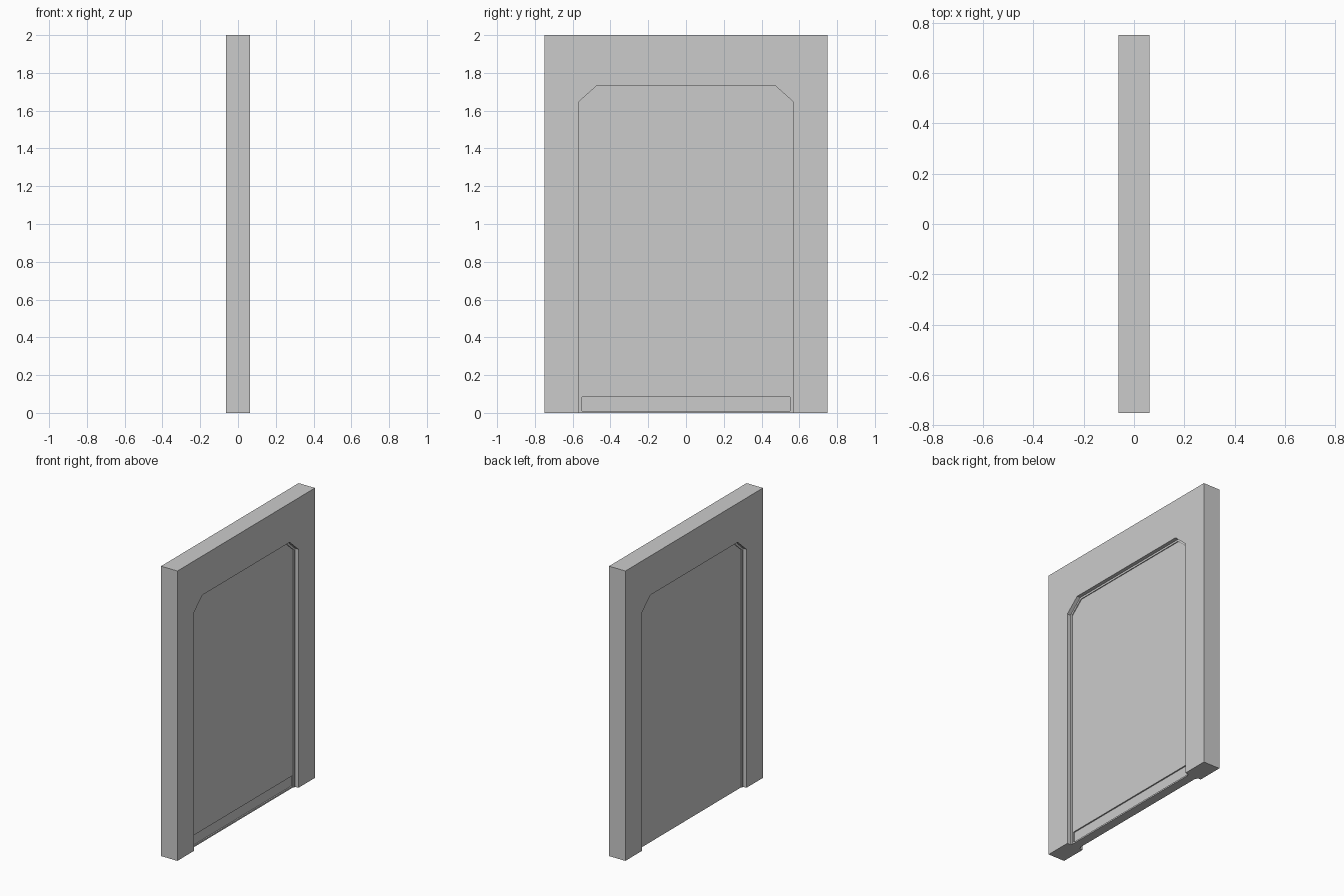
import bpy, bmesh

if "Cube" in bpy.data.objects:
    bpy.data.objects.remove(bpy.data.objects["Cube"])


def prism(name, outline, x0, x1):
    """Extrude a (y, z) outline along x from x0 to x1."""
    bm = bmesh.new()
    face = bm.faces.new([bm.verts.new((x0, y, z)) for y, z in outline])
    ext = bmesh.ops.extrude_face_region(bm, geom=[face])
    verts = [v for v in ext["geom"] if isinstance(v, bmesh.types.BMVert)]
    bmesh.ops.translate(bm, verts=verts, vec=(x1 - x0, 0, 0))
    bmesh.ops.recalc_face_normals(bm, faces=bm.faces)
    mesh = bpy.data.meshes.new(name)
    bm.to_mesh(mesh)
    bm.free()
    obj = bpy.data.objects.new(name, mesh)
    bpy.context.collection.objects.link(obj)
    return obj


def rect(w, z0, z1):
    return [(-w, z0), (w, z0), (w, z1), (-w, z1)]


def doorway(w, shoulder, top_w, top):
    """Door outline with clipped top corners, open through the floor."""
    half = [(w, -0.1), (w, shoulder), (top_w, top)]
    return half + [(-y, z) for y, z in reversed(half)]


def cut(target, name, outline, x0, x1):
    cutter = prism(name, outline, x0, x1)
    cutter.hide_render = True
    cutter.hide_viewport = False
    cutter.display_type = 'WIRE'
    mod = target.modifiers.new(name, 'BOOLEAN')
    mod.operation = 'DIFFERENCE'
    mod.solver = 'EXACT'
    mod.object = cutter


# Wall slab
wall = prism("door_wall", rect(0.75, 0, 2), -0.0625, 0.0625)

# Stepped door recess on both sides: frame ledge, then door panel
for side, s in (("front", 1), ("back", -1)):
    cut(wall, side + "_frame_cutter",
        doorway(0.57, 1.645, 0.475, 1.73), s * 0.037, s * 0.1)
    cut(wall, side + "_panel_cutter",
        doorway(0.556, 1.639, 0.469, 1.717), s * 0.031, s * 0.11)

# Sunken kick panel at the foot of the door, +x side only
cut(wall, "kick_panel_cutter", rect(0.55, 0.01, 0.083), 0.022, 0.12)

# Bake the cuts and remove the cutters
bpy.context.view_layer.update()
baked = bpy.data.meshes.new_from_object(
    wall.evaluated_get(bpy.context.evaluated_depsgraph_get()))
wall.modifiers.clear()
wall.data = baked
for obj in list(bpy.data.objects):
    if obj.name.endswith("_cutter"):
        bpy.data.objects.remove(obj)
